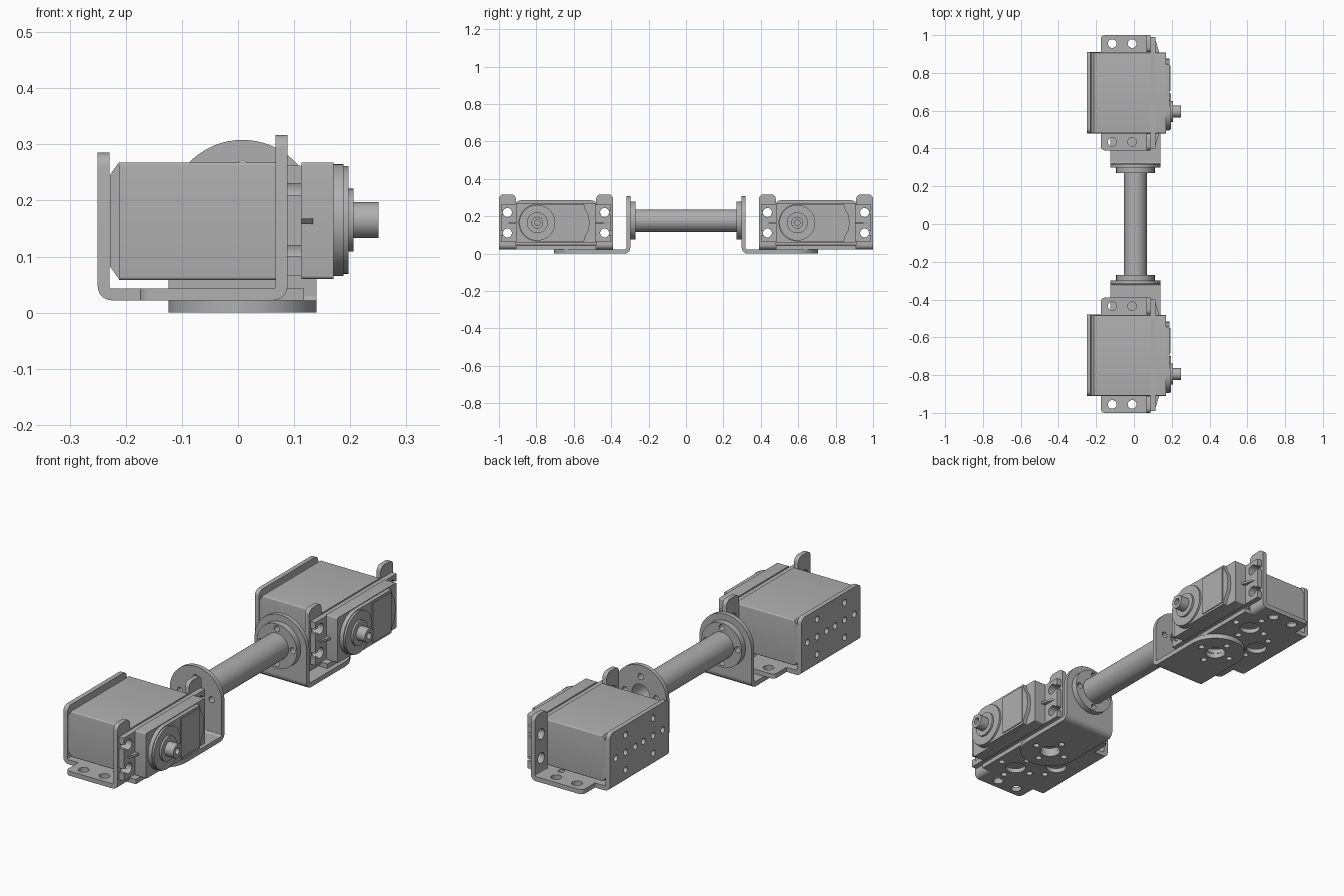
import bpy, bmesh, math
from mathutils import Vector

if "Cube" in bpy.data.objects:
    bpy.data.objects.remove(bpy.data.objects["Cube"])

grey = bpy.data.materials.new("metal grey")
grey.diffuse_color = (0.43, 0.43, 0.43, 1)
grey.use_nodes = True
grey.node_tree.nodes["Principled BSDF"].inputs["Base Color"].default_value = grey.diffuse_color


def arc(cx, cy, r, a0, a1, n=16):
    """Points along an arc, angles in degrees."""
    return [(cx + r * math.cos(math.radians(a0 + (a1 - a0) * i / n)),
             cy + r * math.sin(math.radians(a0 + (a1 - a0) * i / n))) for i in range(n + 1)]


def circle(cx, cy, r, n=40):
    return arc(cx, cy, r, 0, 360, n)[:-1]


def rect(u0, v0, u1, v1, r=0.0, top_only=False):
    """Rectangle with rounded corners."""
    if r == 0:
        return [(u0, v0), (u1, v0), (u1, v1), (u0, v1)]
    low = [(u0, v0), (u1, v0)] if top_only else \
        arc(u0 + r, v0 + r, r, 180, 270, 5) + arc(u1 - r, v0 + r, r, 270, 360, 5)
    return low + arc(u1 - r, v1 - r, r, 0, 90, 5) + arc(u0 + r, v1 - r, r, 90, 180, 5)


def plate(name, axis, w0, w1, outline, holes=(), cy=0.0):
    """Extrude an outline with round holes (u, v, r) along an axis from w0 to w1."""
    cu = bpy.data.curves.new(name, 'CURVE')
    cu.dimensions, cu.fill_mode, cu.extrude = '2D', 'BOTH', 0.5
    for pts in [outline] + [circle(u, v, r, 24) for u, v, r in holes]:
        sp = cu.splines.new('POLY')
        sp.points.add(len(pts) - 1)
        for p, (u, v) in zip(sp.points, pts):
            p.co = (u, v, 0, 1)
        sp.use_cyclic_u = True
    tmp = bpy.data.objects.new("tmp", cu)
    bpy.context.collection.objects.link(tmp)
    bpy.context.view_layer.update()
    me = bpy.data.meshes.new_from_object(tmp.evaluated_get(bpy.context.evaluated_depsgraph_get()))
    bpy.data.objects.remove(tmp)
    bm = bmesh.new()
    bm.from_mesh(me)
    for v in bm.verts:
        a, b, c = v.co
        w = w0 + (c + 0.5) * (w1 - w0)
        v.co = Vector({'x': (w, a, b), 'y': (a, w, b), 'z': (a, b, w)}[axis]) + Vector((0, cy, 0))
    bmesh.ops.remove_doubles(bm, verts=bm.verts, dist=1e-5)
    bmesh.ops.recalc_face_normals(bm, faces=bm.faces)
    bm.to_mesh(me)
    bm.free()
    me.name = name
    me.materials.clear()
    me.materials.append(grey)
    ob = bpy.data.objects.new(name, me)
    bpy.context.collection.objects.link(ob)
    return ob


def bend(cx, cy, r_in, r_out, a0, a1):
    return arc(cx, cy, r_out, a0, a1, 8) + arc(cx, cy, r_in, a1, a0, 8)


def ring4(u, v, d=0.08, r=0.014):
    return [(u + d, v, r), (u - d, v, r), (u, v + d, r), (u, v - d, r)]


def bracket(cy):
    """Sheet-metal servo bracket."""
    holes = [(-0.13, 0, 0.045), (-0.13, 0.08, 0.014), (-0.13, -0.08, 0.014)]
    for s in (1, -1):
        holes += [(0.008, s * 0.118, 0.045)] + ring4(0.008, s * 0.118)
        holes += [(-0.115, s * 0.26, 0.023), (-0.01, s * 0.26, 0.023)]
    half = [(0.118, 0.215), (0.063, 0.215), (0.063, 0.305)] + \
        arc(-0.155, 0.285, 0.02, 90, 180, 5) + [(-0.175, 0.215), (-0.225, 0.215)]
    outline = half + [(x, -y) for x, y in reversed(half)]
    plate("bracket_base", 'z', 0.022, 0.043, outline, holes, cy)
    # back wall with its row of holes
    back = [(s * d, 0.16, 0.014) for s in (1, -1) for d in (0.03, 0.1, 0.17)]
    back += [(s * 0.1, z, 0.014) for s in (1, -1) for z in (0.08, 0.24)]
    plate("bracket_back_wall", 'x', -0.25, -0.229,
          rect(-0.215, 0.047, 0.215, 0.285, 0.025, True), back, cy)
    plate("bracket_back_bend", 'y', -0.215, 0.215, bend(-0.225, 0.047, 0.004, 0.025, 180, 270), (), cy)
    # upright mounting tabs
    for s in (1, -1):
        u0, u1 = sorted((s * 0.215, s * 0.305))
        plate("bracket_tab", 'x', 0.067, 0.088, rect(u0, 0.047, u1, 0.317, 0.025, True),
              [(s * 0.26, z, 0.024) for z in (0.11, 0.22)], cy)
        plate("bracket_tab_bend", 'y', u0, u1, bend(0.063, 0.047, 0.004, 0.025, 270, 360), (), cy)


def servo(cy):
    """Servo motor lying on its side, shaft towards +x."""
    su, sz = -0.1, 0.165
    plate("servo_rear_cap", 'y', -0.212, 0.212,
          [(-0.212, 0.06), (-0.228, 0.082), (-0.228, 0.246), (-0.212, 0.268)], (), cy)
    plate("servo_body", 'x', -0.212, 0.088, rect(-0.215, 0.058, 0.212, 0.268, 0.006), (), cy)
    # mounting ears with keyhole slots open at the ends
    side = [(0.295, 0.065)]
    for z in (0.11, 0.22):
        side += [(0.295, z - 0.01)] + arc(0.26, z, 0.024, -25, -335, 24) + [(0.295, z + 0.01)]
    side += [(0.295, 0.262)]
    plate("servo_ears", 'x', 0.088, 0.113, side + [(-u, z) for u, z in reversed(side)], (), cy)
    for s in (1, -1):
        plate("servo_ear_rib", 'z', 0.158, 0.168,
              [(0.112, s * 0.21), (0.135, s * 0.21), (0.113, s * 0.28)], (), cy)
    plate("servo_gear_case", 'x', 0.113, 0.17, rect(-0.215, 0.06, 0.212, 0.268, 0.006), (), cy)
    cover = arc(su, sz, 0.1, 90, 270, 24) + [(0.15, 0.065), (0.155, 0.09), (0.175, 0.125),
                                             (0.18, 0.165), (0.175, 0.205), (0.155, 0.24), (0.15, 0.265)]
    plate("servo_gear_cover", 'x', 0.17, 0.188, cover, (), cy)
    plate("servo_cover_panel", 'x', 0.188, 0.192, rect(0.01, 0.075, 0.145, 0.255), (), cy)
    plate("servo_boss", 'x', 0.188, 0.197, circle(su, sz, 0.096), (), cy)
    plate("servo_boss_step", 'x', 0.197, 0.206, circle(su, sz, 0.056), (), cy)
    plate("servo_shaft", 'x', 0.206, 0.25, circle(su, sz, 0.032, 32), [(su, sz, 0.015)], cy)


def connector(s):
    """L-shaped plate with rounded ends, plus the tube flange."""
    cx, cz, r = 0.008, 0.176, 0.132
    end = arc(cx, 0.573, r, 0, 180, 32)
    foot = [(cx - r, s * 0.328), (cx + r, s * 0.328)] + [(x, s * y) for x, y in end]
    plate("connector_foot", 'z', 0, 0.022, foot,
          [(cx, s * 0.573, 0.045)] + ring4(cx, s * 0.573))
    plate("connector_upright", 'y', s * 0.298, s * 0.318,
          [(cx - r, 0.03), (cx + r, 0.03)] + arc(cx, cz, r, 0, 180, 32),
          [(cx, cz, 0.045)] + ring4(cx, cz))
    corner = [(s * y, z) for y, z in bend(0.328, 0.03, 0.009, 0.03, 180, 270)]
    plate("connector_bend", 'x', cx - r, cx + r, corner)
    plate("tube_flange", 'y', s * 0.27, s * 0.298, circle(cx, cz, 0.102),
          [(cx, cz, 0.045)] + ring4(cx, cz))


for c in (0.695, -0.695):
    bracket(c)
    servo(c)
for s in (1, -1):
    connector(s)
plate("tube", 'y', -0.29, 0.29, circle(0.008, 0.176, 0.06), [(0.008, 0.176, 0.045)])

# smooth the round parts, keep the edges sharp
bpy.ops.object.select_all(action='SELECT')
bpy.context.view_layer.objects.active = bpy.context.selected_objects[0]
bpy.ops.object.shade_smooth_by_angle(angle=math.radians(30))
